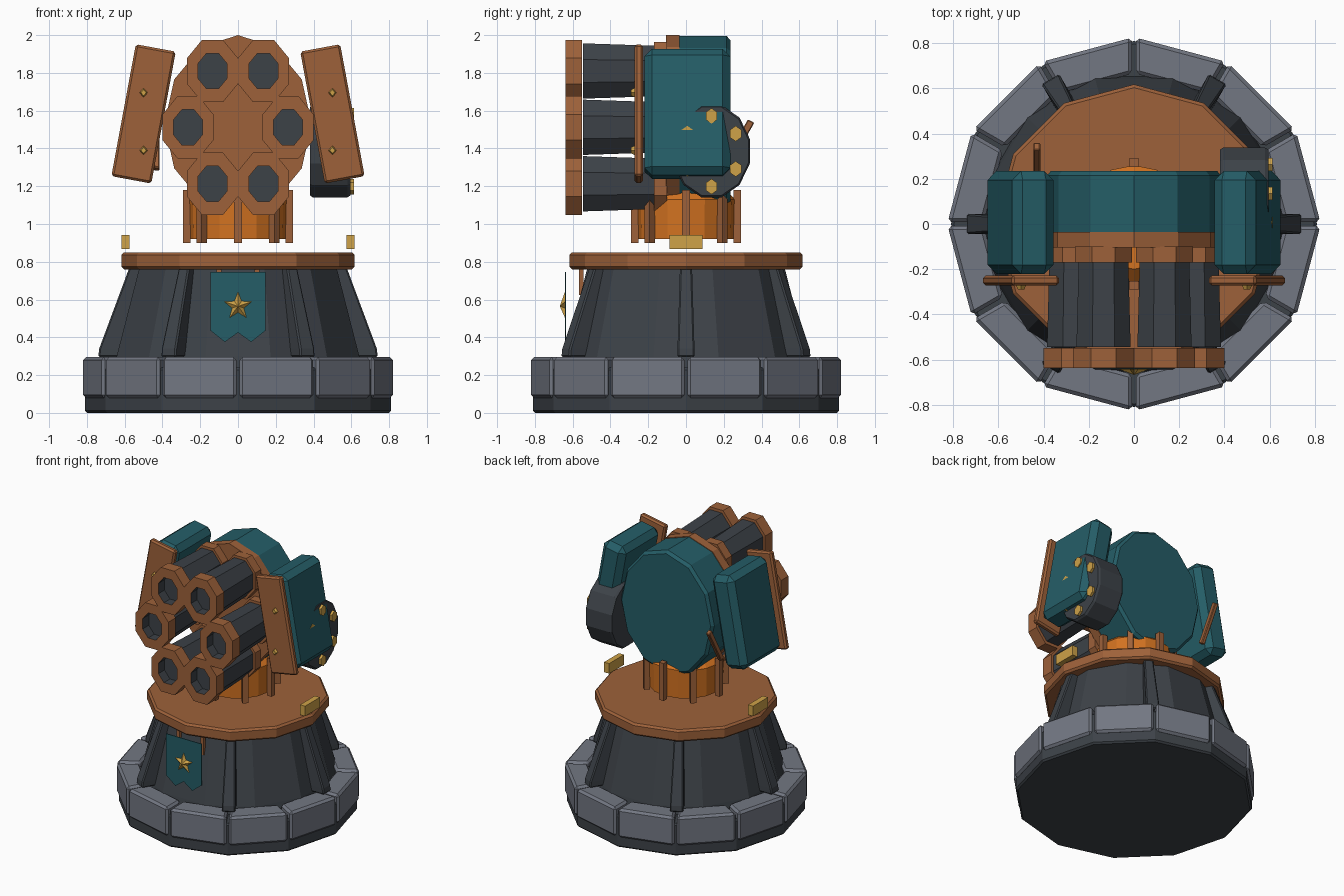
import bpy, bmesh, math
from mathutils import Vector, Matrix

if "Cube" in bpy.data.objects:
    bpy.data.objects.remove(bpy.data.objects["Cube"])


def material(name, rgb):
    m = bpy.data.materials.new(name)
    m.diffuse_color = (*rgb, 1)
    m.use_nodes = True
    m.node_tree.nodes["Principled BSDF"].inputs["Base Color"].default_value = m.diffuse_color
    return m


TEAL = material("teal paint", (0.018, 0.11, 0.135))
DARK = material("dark iron", (0.046, 0.054, 0.064))
STONE = material("grey stone", (0.17, 0.185, 0.225))
BROWN = material("copper brown", (0.34, 0.12, 0.042))
ORANGE = material("bright orange", (0.65, 0.17, 0.015))
GOLD = material("gold", (0.62, 0.36, 0.065))


def finish(name, bm, mats, bevel=0):
    bmesh.ops.recalc_face_normals(bm, faces=bm.faces[:])
    me = bpy.data.meshes.new(name)
    bm.to_mesh(me)
    bm.free()
    for m in mats:
        me.materials.append(m)
    ob = bpy.data.objects.new(name, me)
    bpy.context.collection.objects.link(ob)
    if bevel:
        mod = ob.modifiers.new("chamfer", 'BEVEL')
        mod.width, mod.segments = bevel, 1
        mod.limit_method, mod.angle_limit = 'ANGLE', math.radians(40)
    return ob


def loft(name, rings, mats, bevel=0, dark_from=99):
    """Skin a stack of point rings; bands from dark_from on use the second material."""
    bm = bmesh.new()
    loops = [[bm.verts.new(p) for p in r] for r in rings]
    n = len(loops[0])
    for k, (a, b) in enumerate(zip(loops, loops[1:])):
        for i in range(n):
            j = (i + 1) % n
            f = bm.faces.new((a[i], a[j], b[j], b[i]))
            f.material_index = int(k >= dark_from)
    bm.faces.new(loops[0])
    bm.faces.new(loops[-1]).material_index = int(dark_from < 99)
    return finish(name, bm, mats, bevel)


def ring(axis, pos, n, ra, rb, c=(0, 0), turn=0):
    """Elliptical n-sided ring across an axis at pos, centre c in the other two axes."""
    pts = []
    for i in range(n):
        t = 2 * math.pi * i / n + math.radians(turn)
        a, b = c[0] + ra * math.cos(t), c[1] + rb * math.sin(t)
        pts.append({'x': (pos, a, b), 'y': (a, pos, b), 'z': (a, b, pos)}[axis])
    return pts


def box(name, center, size, mat, bevel=0, rot=None):
    bm = bmesh.new()
    bmesh.ops.create_cube(bm, size=1)
    M = Matrix.Translation(center) @ (rot or Matrix()) @ Matrix.Diagonal((*size, 1))
    bm.transform(M)
    return finish(name, bm, [mat], bevel)


def polar(r, deg, z, side=0):
    t = math.radians(deg)
    return (r * math.cos(t) - side * math.sin(t), r * math.sin(t) + side * math.cos(t), z)


def around_z(name, profile, n, mat, bevel=0, turn=0):
    return loft(name, [ring('z', z, n, r, r, turn=turn) for r, z in profile], [mat], bevel)


# Base: foundation disc with a ring of stone blocks
around_z("foundation", [(0.81, 0), (0.81, 0.24)], 12, DARK, 0.012)
for k in range(12):
    a, b = k * 30, k * 30 + 30
    g = 0.009
    quad = lambda z: [polar(0.825, a, z, g), polar(0.825, b, z, -g),
                      polar(0.665, b, z, -g), polar(0.665, a, z, g)]
    loft("stone_block", [quad(0.08), quad(0.295)], [STONE], 0.016)

# Tapered body with six buttress ribs
around_z("tapered_body", [(0.68, 0.22), (0.665, 0.3), (0.54, 0.77)], 12, DARK, turn=15)
for k in range(6):
    d = k * 60
    sect = lambda r0, r1, w, z: [polar(r0, d, z, -w), polar(r1, d, z, -w),
                                 polar(r1, d, z, w), polar(r0, d, z, w)]
    loft("buttress_rib", [sect(0.55, 0.74, 0.045, 0.295), sect(0.55, 0.735, 0.045, 0.34),
                          sect(0.42, 0.575, 0.032, 0.77)], [DARK], 0.008)

# Deck with two gold markers
around_z("deck", [(0.618, 0.76), (0.618, 0.85)], 12, BROWN, 0.014)
for s in (-1, 1):
    box("deck_marker", (s * 0.595, 0, 0.905), (0.042, 0.175, 0.075), GOLD)

# Swivel neck with upright posts
around_z("neck", [(0.255, 0.92), (0.26, 1.13), (0.2, 1.19)], 16, ORANGE)
for k in range(8):
    box("neck_post", polar(0.272, k * 45, 1.04), (0.04, 0.04, 0.28), BROWN,
        rot=Matrix.Rotation(math.radians(k * 45), 4, 'Z'))

# Rear housing and barrel mounting plate
C = (0, 1.53)
loft("rear_housing", [ring('y', y, 12, 0.385 * f, 0.465 * f, C)
                      for y, f in ((-0.04, 1), (0.215, 1), (0.235, 0.955))], [TEAL])
loft("mounting_plate", [ring('y', y, 12, 0.39, 0.47, C) for y in (-0.105, -0.035)], [BROWN])

# Six barrels, each with a rear band and a hollow muzzle
for x, z in ((0.135, 1.81), (0.265, 1.512), (0.135, 1.213)):
    for s in (-1, 1):
        oc = lambda y, f: ring('y', y, 8, 0.146 * f, 0.178 * f, (s * x, z), 22.5)
        loft("barrel_band", [oc(-0.1, 0.93), oc(-0.17, 0.93)], [BROWN])
        loft("barrel", [oc(-0.1, 0.8), oc(-0.545, 0.89)], [DARK])
        loft("muzzle", [oc(-0.55, 1), oc(-0.637, 1), oc(-0.637, 0.57), oc(-0.565, 0.57)],
             [BROWN, DARK], dark_from=2)

# Side pods leaning inward, each with a front shield and two studs
for s in (-1, 1):
    lean = Matrix.Rotation(math.radians(-10.5 * s), 4, 'Y')
    box("side_pod", (s * 0.503, 0.007, 1.583), (0.185, 0.455, 0.68), TEAL, 0.04, lean)
    box("pod_shield", (s * 0.5, -0.25, 1.583), (0.215, 0.045, 0.71), BROWN, 0.012, lean)
    for z in (1.695, 1.39):
        loft("shield_stud", [ring('y', -0.265, 4, 0.025, 0.028, (s * 0.5, z)),
                             ring('y', -0.29, 4, 0.014, 0.016, (s * 0.5, z))], [GOLD])

# Ammunition drum on the right with a circle of bolts
D = (0.135, 1.385)
loft("ammo_drum", [ring('x', x, 12, 0.21 * f, 0.252 * f, D, 15)
                   for x, f in ((0.38, 0.96), (0.395, 1), (0.58, 1), (0.595, 0.96))], [DARK])
for k in range(6):
    t = math.radians(30 + 60 * k)
    p = (D[0] + 0.148 * math.cos(t), D[1] + 0.187 * math.sin(t))
    loft("drum_bolt", [ring('x', x, 6, 0.034, 0.041, p, 30) for x in (0.58, 0.613)], [GOLD])

# Hand lever on the left
a, b = Vector((-0.43, 0.2, 1.29)), Vector((-0.43, 0.345, 1.545))
box("hand_lever", (a + b) / 2, (0.038, 0.03, (b - a).length), BROWN, 0.005,
    (b - a).to_track_quat('Z', 'X').to_matrix().to_4x4())

# Hanging banner, its brackets and a raised star
outline = [(-0.145, 0.745), (-0.145, 0.435), (-0.07, 0.375), (0, 0.425),
           (0.07, 0.375), (0.145, 0.435), (0.145, 0.745)]
loft("banner", [[(x, y, z) for x, z in outline] for y in (-0.634, -0.64)], [TEAL])
for s in (-1, 1):
    box("banner_bracket", (s * 0.1, -0.555, 0.695), (0.025, 0.025, 0.14), BROWN)

bm = bmesh.new()
tip = bm.verts.new((0, -0.668, 0.565))
pts = []
for i in range(10):
    r = 0.033 if i % 2 else 0.076
    t = math.pi / 2 + i * math.pi / 5
    pts.append(bm.verts.new((r * math.cos(t), -0.641, 0.565 + r * math.sin(t))))
for i in range(10):
    bm.faces.new((tip, pts[i], pts[(i + 1) % 10]))
bm.faces.new(pts)
finish("banner_star", bm, [GOLD])
